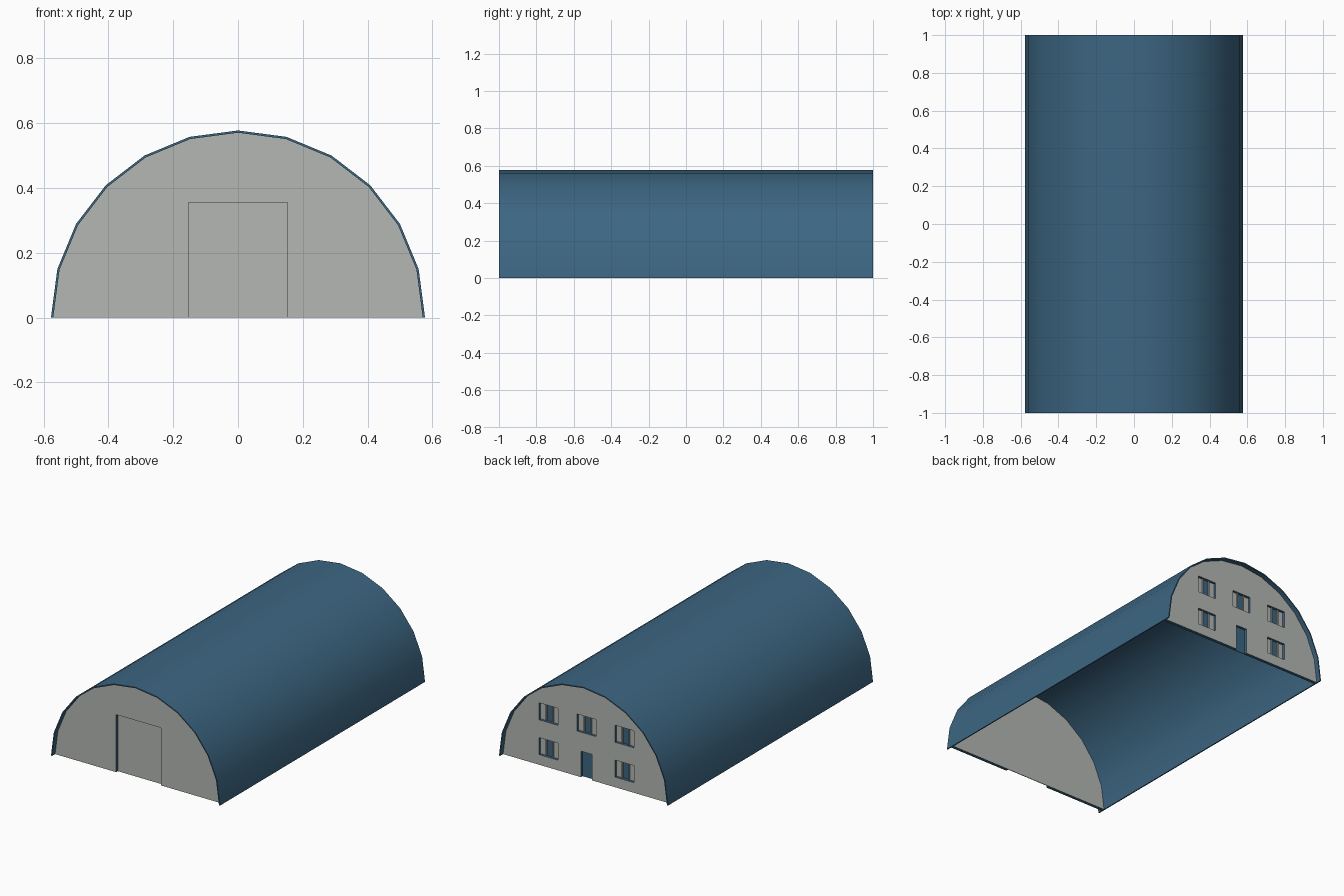
import bpy, bmesh, math
from mathutils import Vector

if "Cube" in bpy.data.objects:
    bpy.data.objects.remove(bpy.data.objects["Cube"])

R, T, SEG = 0.577, 0.007, 12
RECESS, WALL = 0.03, 0.02


def material(name, rgb):
    m = bpy.data.materials.new(name)
    m.diffuse_color = (*rgb, 1)
    m.use_nodes = True
    m.node_tree.nodes["Principled BSDF"].inputs["Base Color"].default_value = m.diffuse_color
    return m


blue = material("steel blue", (0.046, 0.133, 0.224))
grey = material("pale grey", (0.455, 0.475, 0.445))


def make(name, bm, mats):
    bmesh.ops.recalc_face_normals(bm, faces=bm.faces)
    me = bpy.data.meshes.new(name)
    bm.to_mesh(me)
    bm.free()
    for m in mats:
        me.materials.append(m)
    ob = bpy.data.objects.new(name, me)
    bpy.context.collection.objects.link(ob)
    return ob


def arch(r):
    return [(r * math.cos(math.pi * i / SEG), r * math.sin(math.pi * i / SEG))
            for i in range(SEG + 1)]


def prism(name, profile, y0, y1, mats):
    """Extrude an x-z outline from y0 to y1."""
    bm = bmesh.new()
    face = bm.faces.new([bm.verts.new((x, y0, z)) for x, z in profile])
    ext = bmesh.ops.extrude_face_region(bm, geom=[face])["geom"]
    verts = [v for v in ext if isinstance(v, bmesh.types.BMVert)]
    bmesh.ops.translate(bm, verts=verts, vec=Vector((0, y1 - y0, 0)))
    return make(name, bm, mats)


def box(name, x, z0, z1, w, y0, y1, mat):
    p = [(x - w / 2, z0), (x + w / 2, z0), (x + w / 2, z1), (x - w / 2, z1)]
    return prism(name, p, y0, y1, [mat])


def end_wall(name, side, holes):
    """Half-round wall with cut openings; edges and reveals are blue."""
    y_out = side * (1 - RECESS)
    y_in = y_out - side * WALL
    wall = prism(name, arch(R - T), min(y_out, y_in), max(y_out, y_in), [grey, blue])
    for x, z0, z1, w in holes:
        low = -0.05 if z0 == 0 else z0
        cut = box("cutter", x, low, z1, w, min(y_out, y_in) - 0.05,
                  max(y_out, y_in) + 0.05, grey)
        mod = wall.modifiers.new("opening", 'BOOLEAN')
        mod.operation, mod.solver, mod.object = 'DIFFERENCE', 'EXACT', cut
        bpy.context.view_layer.objects.active = wall
        bpy.ops.object.modifier_apply(modifier=mod.name)
        bpy.data.objects.remove(cut)
    for p in wall.data.polygons:
        p.material_index = 0 if abs(p.normal.y) > 0.5 else 1
    return y_in


# Curved roof shell
shell = prism("roof_shell", arch(R) + arch(R - T)[::-1], -1, 1, [blue])
bpy.context.view_layer.objects.active = shell
shell.select_set(True)
bpy.ops.object.shade_smooth_by_angle(angle=math.radians(30))
shell.select_set(False)

# Front wall with a large recessed door
y = end_wall("front_wall", -1, [(0, 0, 0.355, 0.305)])
box("front_door", 0, 0, 0.355, 0.305, y - 0.004, y, grey)

# Back wall with a small door and five windows
W, H = 0.13, 0.105
spots = [(-0.26, 0.115), (0.26, 0.115), (-0.26, 0.33), (0, 0.33), (0.26, 0.33)]
holes = [(x, z - H / 2, z + H / 2, W) for x, z in spots]
y = end_wall("back_wall", 1, [(0, 0, 0.16, 0.076)] + holes)
box("back_door", 0, 0, 0.16, 0.076, y, y + 0.004, blue)

# Windows: grey side panels, blue centre pane, slim mullions
for x, z in spots:
    a, b = z - H / 2, z + H / 2
    for s in (-1, 1):
        box("window_side_panel", x + s * 0.044, a, b, 0.042, y, y + 0.004, grey)
        box("window_mullion", x + s * 0.023, a, b, 0.006, y, y + 0.012, grey)
    box("window_pane", x, a, b, 0.046, y, y + 0.003, blue)
